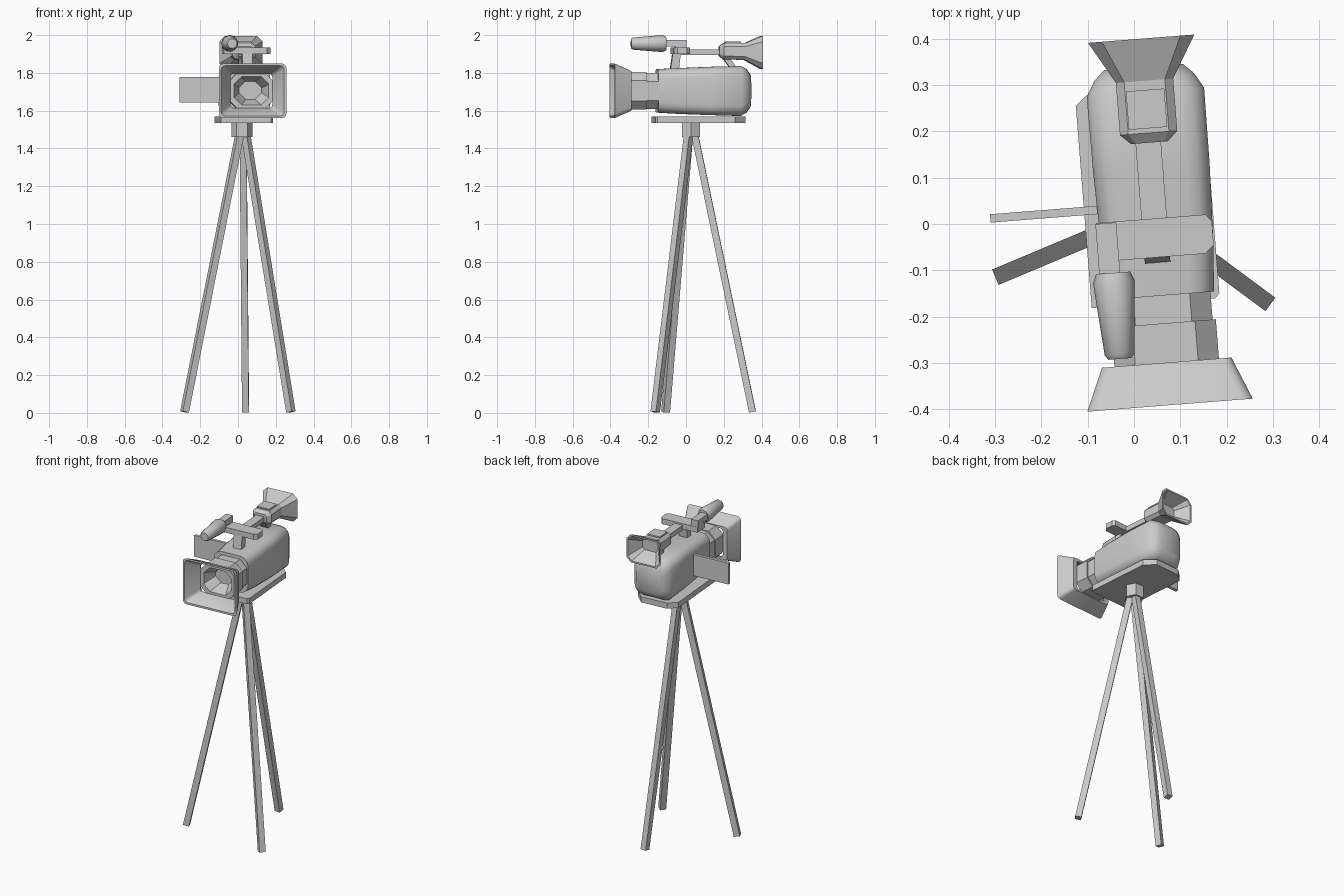
import bpy, bmesh, math
from mathutils import Matrix, Vector

if "Cube" in bpy.data.objects:
    bpy.data.objects.remove(bpy.data.objects["Cube"])

grey = bpy.data.materials.new("light_grey")
grey.use_nodes = True
COLOUR = (0.6, 0.6, 0.6, 1)
grey.diffuse_color = COLOUR
grey.node_tree.nodes["Principled BSDF"].inputs["Base Color"].default_value = COLOUR

# The camera is turned slightly on its tripod
HEAD = Matrix.Translation((0.047, 0, 0)) @ Matrix.Rotation(math.radians(4.5), 4, 'Z')
WORLD = Matrix.Identity(4)


def loft(name, rings, matrix=HEAD, closed=False, smooth=30):
    """Skin a list of equal-length point rings; cap the ends unless closed."""
    bm = bmesh.new()
    loops = [[bm.verts.new(matrix @ Vector(p)) for p in r] for r in rings]
    n = len(loops[0])
    pairs = list(zip(loops, loops[1:]))
    if closed:
        pairs.append((loops[-1], loops[0]))
    else:
        bm.faces.new(loops[0])
        bm.faces.new(loops[-1])
    for a, b in pairs:
        for i in range(n):
            j = (i + 1) % n
            bm.faces.new((a[i], a[j], b[j], b[i]))
    bmesh.ops.recalc_face_normals(bm, faces=bm.faces)
    mesh = bpy.data.meshes.new(name)
    bm.to_mesh(mesh)
    bm.free()
    mesh.materials.append(grey)
    ob = bpy.data.objects.new(name, mesh)
    bpy.context.collection.objects.link(ob)
    bpy.ops.object.select_all(action='DESELECT')
    ob.select_set(True)
    bpy.context.view_layer.objects.active = ob
    bpy.ops.object.shade_smooth_by_angle(angle=math.radians(smooth))
    return ob


def ring(y, hw, z0, z1, r=0, seg=1, cx=0):
    """Upright rectangle at depth y, with corners cut or rounded by r."""
    cz, hh = (z0 + z1) / 2, (z1 - z0) / 2
    pts = []
    for k, (sx, sz) in enumerate(((1, 1), (-1, 1), (-1, -1), (1, -1))):
        for s in range(seg + 1 if r else 1):
            a = math.pi / 2 * (k + s / seg)
            pts.append((cx + sx * (hw - r) + r * math.cos(a), y,
                        cz + sz * (hh - r) + r * math.sin(a)))
    return pts


def prism(name, outline, z0, z1, matrix=HEAD):
    return loft(name, [[(x, y, z) for x, y in outline] for z in (z0, z1)], matrix)


def box(name, x0, x1, y0, y1, z0, z1):
    return prism(name, [(x0, y0), (x1, y0), (x1, y1), (x0, y1)], z0, z1)


def bar(name, p, q, w, d, matrix=HEAD):
    """Square bar running from p to q."""
    p, q = Vector(p), Vector(q)
    turn = (q - p).to_track_quat('Z', 'Y')
    corners = [turn @ Vector((sx * w / 2, sy * d / 2, 0))
               for sx, sy in ((1, 1), (-1, 1), (-1, -1), (1, -1))]
    return loft(name, [[e + c for c in corners] for e in (p, q)], matrix)


# Tripod legs and hub
for side, top, foot in (("right", (0.01, 0.015), (-0.283, -0.108)),
                        ("left", (0.04, 0.015), (0.28, -0.163)),
                        ("back", (0.027, 0.045), (0.04, 0.352))):
    bar(side + "_leg", (*top, 1.48), (*foot, 0.005), 0.036, 0.036, WORLD)
hexagon = [(0.021 + 0.056 * math.cos(math.pi / 3 * i),
            0.026 + 0.056 * math.sin(math.pi / 3 * i)) for i in range(6)]
prism("tripod_hub", hexagon, 1.46, 1.54, WORLD)

# Mounting plate with cut corners at the back
prism("base_plate", [(-0.152, -0.17), (0.115, -0.17), (0.125, -0.16), (0.125, 0.25),
                     (0.07, 0.31), (-0.10, 0.31), (-0.152, 0.268)], 1.535, 1.57)

# Main body with rounded edges and a tapered back
loft("camera_body", [
    ring(-0.155, 0.114, 1.59, 1.82, 0.055, 3),
    ring(-0.04, 0.121, 1.583, 1.825, 0.05, 3),
    ring(0.12, 0.126, 1.577, 1.832, 0.05, 3),
    ring(0.285, 0.127, 1.572, 1.836, 0.055, 3),
    ring(0.318, 0.108, 1.59, 1.82, 0.055, 3),
    ring(0.34, 0.085, 1.62, 1.79, 0.05, 3)], smooth=40)

# Lens: neck, hollow barrel and flared hood
loft("lens_neck", [ring(-0.15, 0.106, 1.61, 1.80, 0.045),
                   ring(-0.22, 0.106, 1.61, 1.80, 0.045)])
loft("lens_barrel", [ring(-0.215, 0.113, 1.605, 1.805, 0.045),
                     ring(-0.305, 0.113, 1.605, 1.805, 0.045),
                     ring(-0.305, 0.092, 1.63, 1.78, 0.04),
                     ring(-0.225, 0.06, 1.66, 1.755, 0.035)])
loft("lens_hood", [ring(-0.30, 0.14, 1.60, 1.81, 0.02, 3),
                   ring(-0.392, 0.179, 1.56, 1.85, 0.025, 3),
                   ring(-0.392, 0.167, 1.572, 1.838, 0.02, 3),
                   ring(-0.31, 0.112, 1.615, 1.795, 0.018, 3),
                   ring(-0.30, 0.112, 1.615, 1.795, 0.018, 3)], closed=True)

# Fold-out side screen
box("side_screen", -0.355, -0.115, 0.031, 0.049, 1.643, 1.777)

# Carrying handle: post, rail, rear strut and cross bar
loft("handle_post", [[(x, y, z) for x, y in
                      ((-0.03, f), (0.025, f), (0.025, b), (-0.03, b))]
                     for z, f, b in ((1.81, -0.085, -0.04), (1.90, -0.072, -0.03))])
box("handle_rail", -0.03, 0.025, -0.06, 0.2, 1.894, 1.925)
bar("handle_strut", (-0.003, 0.255, 1.82), (-0.003, 0.195, 1.905), 0.05, 0.03)
prism("cross_bar", [(-0.128, -0.072), (0.102, -0.072), (0.121, -0.055), (0.121, -0.003),
                    (0.108, 0.012), (-0.128, 0.012)], 1.90, 1.934)

# Microphone and its clip
box("microphone_riser", -0.13, -0.085, -0.05, 0.01, 1.93, 1.945)
box("microphone_clip", -0.13, -0.085, -0.1, 0.01, 1.94, 1.975)
loft("microphone", [
    [(-0.1 + r * math.cos(a), y, 1.955 + r * math.sin(a))
     for a in (math.tau * i / 12 for i in range(12))]
    for y, r in ((-0.098, 0.037), (-0.118, 0.045), (-0.274, 0.032), (-0.284, 0.025))],
    smooth=35)

# Viewfinder, its top plate and the hollow eyecup
loft("viewfinder", [ring(0.176, 0.04, 1.89, 1.94, 0.01),
                    ring(0.197, 0.062, 1.872, 1.957, 0.018),
                    ring(0.315, 0.062, 1.868, 1.957, 0.018)])
box("viewfinder_plate", -0.042, 0.041, 0.207, 0.29, 1.95, 1.965)
loft("eyecup", [ring(0.31, 0.062, 1.868, 1.957, 0.018),
                ring(0.401, 0.115, 1.82, 1.996, 0.03),
                ring(0.401, 0.105, 1.83, 1.986, 0.026),
                ring(0.325, 0.052, 1.88, 1.947, 0.014)])
